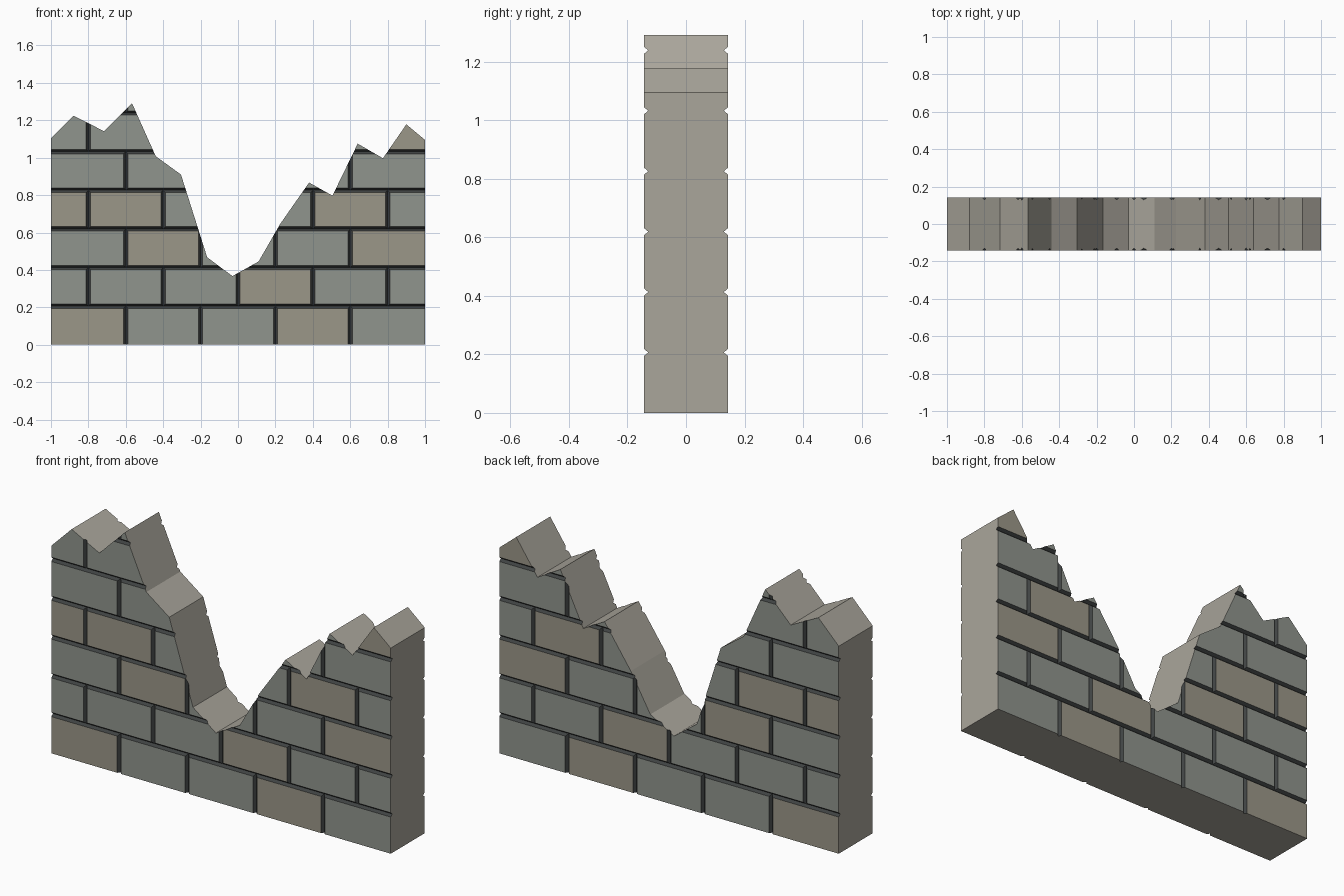
import bpy, bmesh, math
from mathutils import Vector

if "Cube" in bpy.data.objects:
    bpy.data.objects.remove(bpy.data.objects["Cube"])

HALF_T = 0.143      # half wall thickness
ROW = 0.2065        # brick course height
BRICK = 0.4         # brick length
DEPTH, HALF_W = 0.014, 0.0115   # V joint depth and half width

# Broken silhouette of the wall (x, z)
OUTLINE = [(-1, 0), (1, 0), (1, 1.095), (0.9, 1.178), (0.775, 0.997), (0.64, 1.075),
           (0.505, 0.797), (0.38, 0.867), (0.225, 0.645), (0.11, 0.445), (-0.03, 0.367),
           (-0.165, 0.468), (-0.305, 0.91), (-0.44, 1.008), (-0.567, 1.292),
           (-0.717, 1.142), (-0.88, 1.225), (-1, 1.105)]

# Tan bricks as (row, column); all others are grey
TAN = {(0, 0), (0, 3), (1, 3), (2, 1), (2, 4), (3, 0), (3, 1), (3, 4), (5, 5)}


def material(name, rgb):
    m = bpy.data.materials.new(name)
    m.diffuse_color = (*rgb, 1)
    m.use_nodes = True
    m.node_tree.nodes["Principled BSDF"].inputs["Base Color"].default_value = m.diffuse_color
    return m


def prism(bm, ring, offset):
    """Closed prism from a ring of points swept along offset."""
    a = [bm.verts.new(p) for p in ring]
    b = [bm.verts.new(Vector(p) + Vector(offset)) for p in ring]
    bm.faces.new(a)
    bm.faces.new(b[::-1])
    for i in range(len(a)):
        j = (i + 1) % len(a)
        bm.faces.new((a[j], a[i], b[i], b[j]))


def finish(bm, name):
    bmesh.ops.recalc_face_normals(bm, faces=bm.faces)
    me = bpy.data.meshes.new(name)
    bm.to_mesh(me)
    bm.free()
    ob = bpy.data.objects.new(name, me)
    bpy.context.collection.objects.link(ob)
    return ob


# Solid wall
bm = bmesh.new()
prism(bm, [(x, -HALF_T, z) for x, z in OUTLINE], (0, 2 * HALF_T, 0))
wall = finish(bm, "ruined_wall")


# V-shaped joint cutters on both faces
def v_section(s):
    """(across, y) triangle that opens past the wall face."""
    out = 0.01
    w = HALF_W * (DEPTH + out) / DEPTH
    return [(-w, s * (HALF_T + out)), (w, s * (HALF_T + out)), (0, s * (HALF_T - DEPTH))]


def cut(build, name):
    bm = bmesh.new()
    build(bm)
    cutter = finish(bm, name)
    cutter.hide_render = True
    mod = wall.modifiers.new(name, 'BOOLEAN')
    mod.operation, mod.solver, mod.object = 'DIFFERENCE', 'EXACT', cutter
    return cutter


def bed_joints(bm):
    for s in (-1, 1):
        for k in range(1, 7):
            prism(bm, [(-1.1, y, k * ROW + c) for c, y in v_section(s)], (2.2, 0, 0))


def head_joints(bm):
    for s in (-1, 1):
        for row in range(7):
            xs = (-0.6, -0.2, 0.2, 0.6) if row % 2 == 0 else (-0.8, -0.4, 0, 0.4, 0.8)
            z0 = row * ROW + 0.001 if row else -0.05
            for x in xs:
                prism(bm, [(x + c, y, z0) for c, y in v_section(s)],
                      (0, 0, (row + 1) * ROW - 0.001 - z0))


cutters = [cut(bed_joints, "bed_joint_cutter"), cut(head_joints, "head_joint_cutter")]
result = bpy.data.meshes.new_from_object(
    wall.evaluated_get(bpy.context.evaluated_depsgraph_get()))
wall.modifiers.clear()
wall.data = result
for c in cutters:
    bpy.data.objects.remove(c)

# Colours: rubble core, grey brick, tan brick, dark joints
result.materials.clear()
for name, rgb in (("rubble_core", (0.40, 0.38, 0.33)), ("grey_brick", (0.28, 0.30, 0.27)),
                  ("tan_brick", (0.33, 0.31, 0.25)), ("joint", (0.05, 0.055, 0.055))):
    result.materials.append(material(name, rgb))

for f in result.polygons:
    ny, c = abs(f.normal.y), f.center
    if ny > 0.98:
        row = int(c.z / ROW)
        shift = 1.0 if row % 2 == 0 else 1.2
        f.material_index = 2 if (row, int((c.x + shift) / BRICK)) in TAN else 1
    elif ny > 0.1:
        f.material_index = 3
    else:
        f.material_index = 0
    f.use_smooth = False
